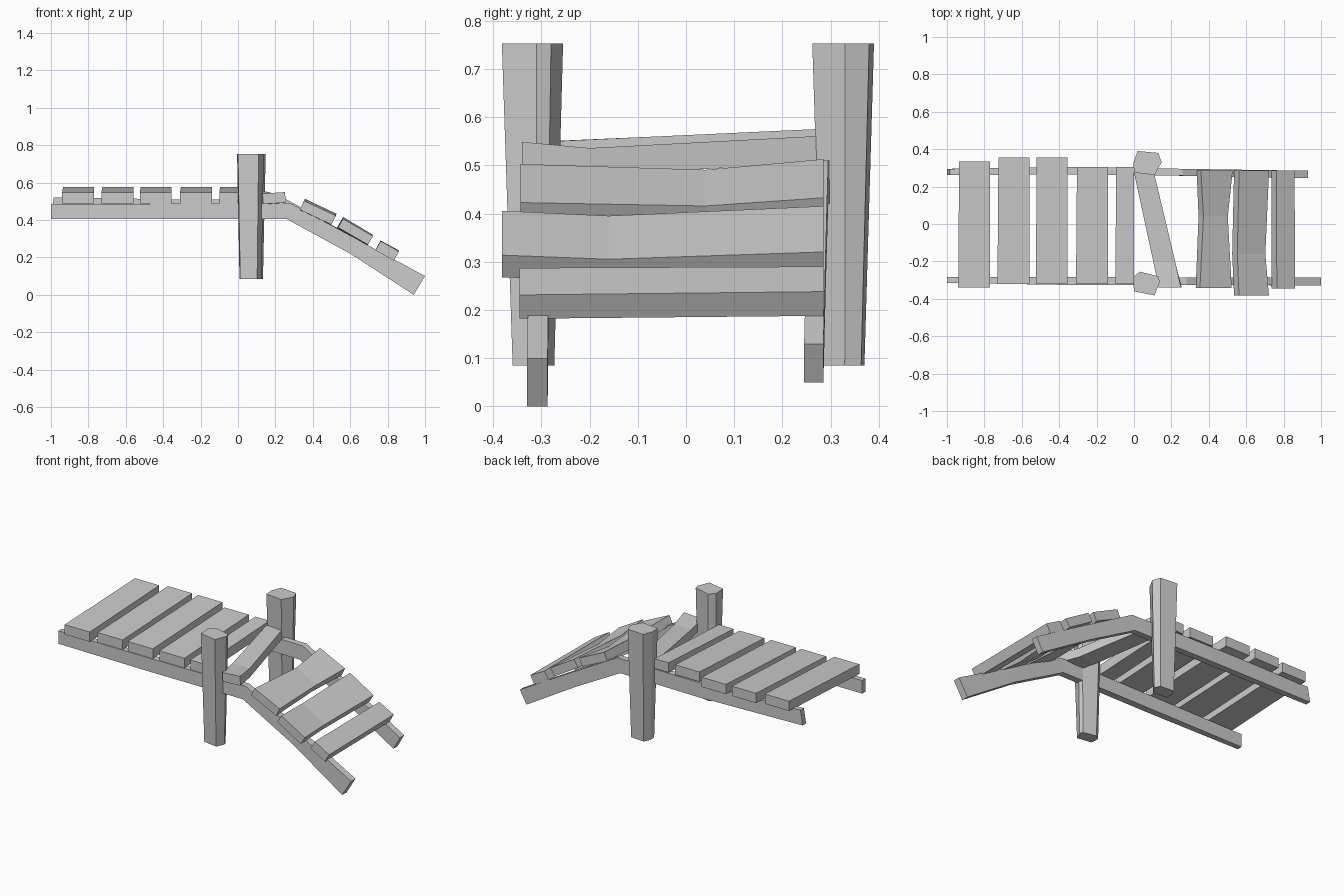
import bpy
from mathutils import Vector


def loft(name, rings):
    """Join matching rings of points into a closed, flat-shaded solid."""
    n = len(rings[0])
    verts = [p for ring in rings for p in ring]
    faces = [list(range(n)), list(range(len(verts) - n, len(verts)))]
    for k in range(len(rings) - 1):
        for i in range(n):
            j = (i + 1) % n
            faces.append([k * n + i, k * n + j, (k + 1) * n + j, (k + 1) * n + i])
    mesh = bpy.data.meshes.new(name)
    mesh.from_pydata(verts, [], faces)
    obj = bpy.data.objects.new(name, mesh)
    bpy.context.collection.objects.link(obj)
    # consistent outward normals
    import bmesh
    bm = bmesh.new()
    bm.from_mesh(mesh)
    bmesh.ops.recalc_face_normals(bm, faces=bm.faces)
    bm.to_mesh(mesh)
    bm.free()
    return obj


def plank(name, stations, thick=0.06):
    """Stations along y: (y, left x, left z, right x, right z) of the underside."""
    rings = []
    for y, xl, zl, xr, zr in stations:
        a, b = Vector((xl, y, zl)), Vector((xr, y, zr))
        up = Vector((zl - zr, 0, xr - xl)).normalized() * thick
        rings.append([a, b, b + up, a + up])
    return loft(name, rings)


def rail(name, stations):
    """Stations along x: (bottom x, bottom z, top x, top z, y min, y max)."""
    return loft(name, [[(xb, y0, zb), (xb, y1, zb), (xt, y1, zt), (xt, y0, zt)]
                       for xb, zb, xt, zt, y0, y1 in stations])


# Side rails: level deck, then a bend down to the ground
rail("front_rail", [(-1, 0.405, -1, 0.485, -0.315, -0.283),
                    (-0.4, 0.405, -0.4, 0.487, -0.325, -0.283),
                    (0.26, 0.405, 0.28, 0.49, -0.325, -0.285),
                    (0.6, 0.22, 0.64, 0.295, -0.326, -0.285),
                    (0.94, 0.0, 1.0, 0.10, -0.33, -0.287)])
rail("back_rail", [(-1, 0.43, -0.985, 0.52, 0.262, 0.295),
                   (-0.3, 0.42, -0.3, 0.51, 0.265, 0.305),
                   (0.24, 0.42, 0.26, 0.51, 0.258, 0.295),
                   (0.55, 0.25, 0.58, 0.33, 0.25, 0.29),
                   (0.885, 0.05, 0.93, 0.13, 0.245, 0.285)])

# Level deck planks, rising slightly toward the back rail
deck = [(-0.94, -0.77, -0.34, 0.335), (-0.73, -0.56, -0.32, 0.355),
        (-0.525, -0.355, -0.32, 0.355), (-0.31, -0.14, -0.32, 0.305),
        (-0.10, 0.0, -0.32, 0.305)]
for i, (x0, x1, y0, y1) in enumerate(deck):
    plank(f"deck_plank_{i + 1}", [(y0, x0, 0.488, x1, 0.488),
                                  (y1, x0 + 0.005, 0.517, x1, 0.517)])

# Skewed plank between the posts
plank("skewed_plank", [(-0.34, 0.135, 0.485, 0.255, 0.493),
                       (-0.2, 0.103, 0.48, 0.22, 0.48),
                       (0.275, 0.0, 0.505, 0.107, 0.505)], 0.056)

# Planks on the slope, the wide ones slightly bent
plank("ramp_plank_1", [(-0.343, 0.33, 0.455, 0.50, 0.375),
                       (0.04, 0.345, 0.445, 0.475, 0.37),
                       (0.285, 0.335, 0.465, 0.505, 0.385)], 0.053)
plank("ramp_plank_2", [(-0.382, 0.535, 0.36, 0.695, 0.268),
                       (-0.16, 0.525, 0.35, 0.675, 0.26),
                       (0.285, 0.535, 0.37, 0.695, 0.275)], 0.053)
plank("ramp_plank_3", [(-0.345, 0.735, 0.238, 0.832, 0.182),
                       (0.285, 0.735, 0.24, 0.832, 0.188)], 0.057)

# Six-sided posts tapering toward the foot
front_outline = [(0.0, -0.36), (0.11, -0.382), (0.138, -0.31),
                 (0.13, -0.28), (0.03, -0.255), (-0.005, -0.285)]
back_outline = [(0.0, 0.275), (0.11, 0.262), (0.148, 0.33),
                (0.13, 0.38), (0.02, 0.39), (-0.003, 0.33)]
for name, outline in (("front_post", front_outline), ("back_post", back_outline)):
    cx = sum(p[0] for p in outline) / 6
    cy = sum(p[1] for p in outline) / 6
    foot = [(cx + (x - cx) * 0.82, cy + (y - cy) * 0.68, 0.085) for x, y in outline]
    head = [(x, y, 0.753) for x, y in outline]
    loft(name, [foot, head])
